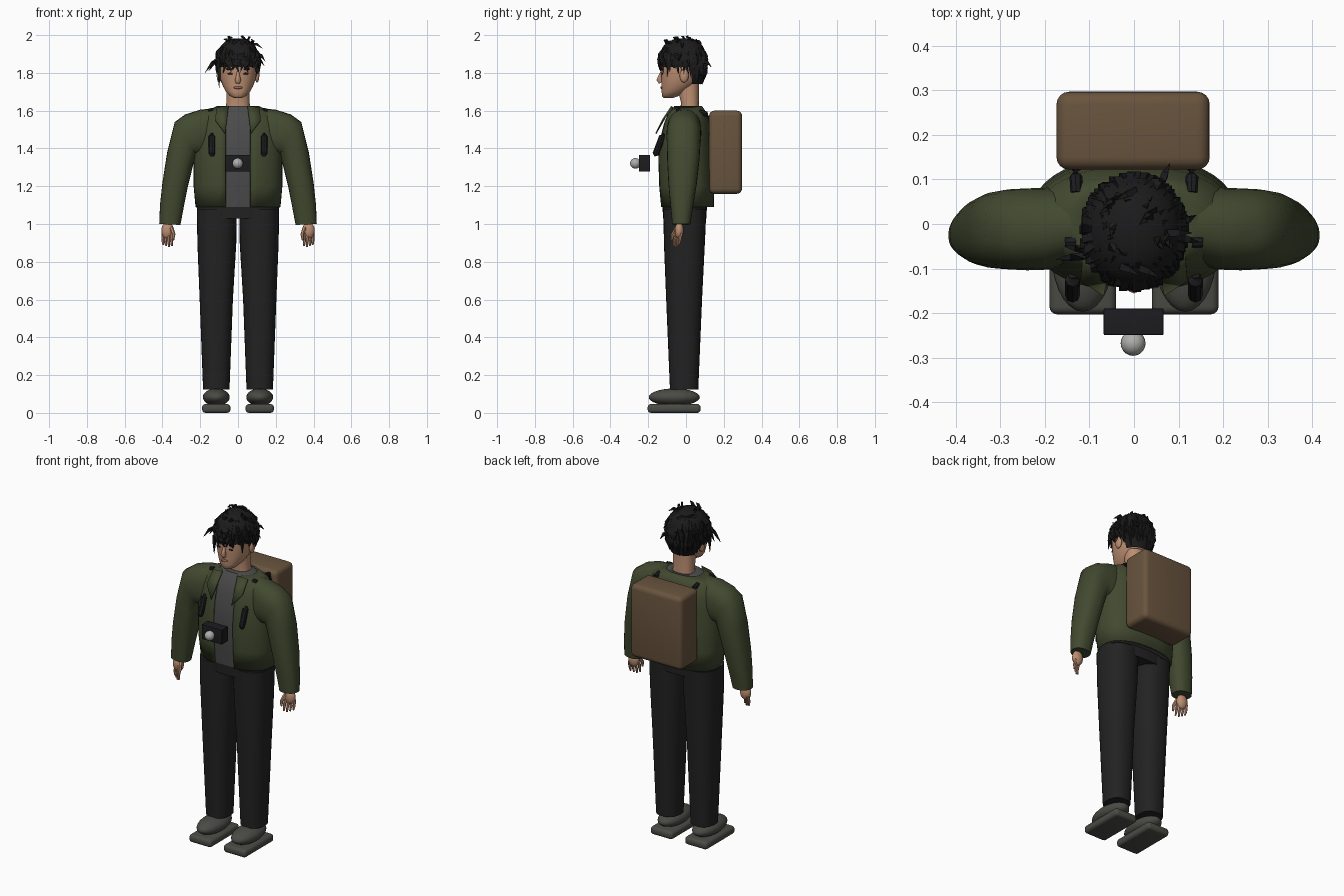
import bpy, bmesh, math, random
from mathutils import Vector

random.seed(4)
cube = bpy.data.objects.get("Cube")
if cube:
    bpy.data.objects.remove(cube, do_unlink=True)


def material(name, r, g, b):
    m = bpy.data.materials.new(name)
    m.use_nodes = True
    m.diffuse_color = (r, g, b, 1)
    bsdf = next(n for n in m.node_tree.nodes if n.type == 'BSDF_PRINCIPLED')
    bsdf.inputs["Base Color"].default_value = (r, g, b, 1)
    return m


OLIVE = material("olive jacket", .054, .067, .029)
BROWN = material("brown canvas", .14, .088, .048)
TROUSER = material("charcoal trousers", .016, .016, .017)
HAIR = material("black hair", .011, .011, .012)
SHIRT = material("grey shirt", .07, .07, .07)
SHOE = material("grey shoe", .07, .07, .06)
SKIN = material("skin", .5, .27, .165)
BLACK = material("black plastic", .012, .012, .014)
LENS = material("lens grey", .42, .42, .41)
LIP = material("lip", .33, .14, .1)


def finish(name, bm, mat, angle=40):
    bmesh.ops.recalc_face_normals(bm, faces=bm.faces)
    me = bpy.data.meshes.new(name)
    bm.to_mesh(me)
    bm.free()
    me.materials.append(mat)
    for p in me.polygons:
        p.use_smooth = True
    me.set_sharp_from_angle(angle=math.radians(angle))
    ob = bpy.data.objects.new(name, me)
    bpy.context.collection.objects.link(ob)
    return ob


def spow(v, p):
    return math.copysign(abs(v) ** p, v)


def ring(z, hw, yf, yb, cx=0, p=.85, gap=0, n=32):
    """Horizontal oval from the front around; gap leaves the front open."""
    a0 = math.asin(min(1, gap / hw) ** (1 / p)) if gap else 0
    yc, hy = (yf + yb) / 2, (yb - yf) / 2
    pts = []
    for i in range(n):
        a = a0 + (2 * math.pi - 2 * a0) * i / ((n - 1) if gap else n)
        pts.append(Vector((cx + hw * spow(math.sin(a), p), yc - hy * spow(math.cos(a), p), z)))
    return pts


def loft_mesh(rings, closed=True):
    bm = bmesh.new()
    rows = [[bm.verts.new(v) for v in r] for r in rings]
    n = len(rows[0])
    for a, b in zip(rows, rows[1:]):
        for i in range(n if closed else n - 1):
            j = (i + 1) % n
            bm.faces.new((a[i], a[j], b[j], b[i]))
    if closed:
        bm.faces.new(rows[0])
        bm.faces.new(rows[-1])
    return bm


def loft(name, rings, mat, angle=40):
    return finish(name, loft_mesh(rings), mat, angle)


def ball(name, c, r, mat, seg=20):
    bm = bmesh.new()
    bmesh.ops.create_uvsphere(bm, u_segments=seg, v_segments=seg // 2 + 2, radius=1)
    for v in bm.verts:
        v.co = Vector(c) + Vector(r) * v.co
    return finish(name, bm, mat, 60)


def box(name, lo, hi, mat, bevel=0):
    bm = bmesh.new()
    bmesh.ops.create_cube(bm, size=1)
    lo, hi = Vector(lo), Vector(hi)
    for v in bm.verts:
        v.co = (lo + hi) / 2 + v.co * (hi - lo)
    if bevel:
        bmesh.ops.bevel(bm, geom=bm.edges[:], offset=bevel, segments=4, profile=.5, affect='EDGES')
    return finish(name, bm, mat)


def spike(bm, path, widths, sides=5):
    """Tapered tube along a path."""
    rows = []
    for i, (c, w) in enumerate(zip(path, widths)):
        d = (path[min(i + 1, len(path) - 1)] - path[max(i - 1, 0)]).normalized()
        u = d.orthogonal().normalized()
        v = d.cross(u)
        rows.append([bm.verts.new(c + w * (u * math.cos(t) + v * math.sin(t)))
                     for t in (2 * math.pi * k / sides for k in range(sides))])
    for a, b in zip(rows, rows[1:]):
        for k in range(sides):
            j = (k + 1) % sides
            bm.faces.new((a[k], a[j], b[j], b[k]))
    bm.faces.new(rows[0])
    bm.faces.new(rows[-1])


# Torso: shirt inside an open jacket
body = [(1.09, .225, -.135, .148), (1.2, .235, -.145, .15), (1.35, .235, -.15, .145),
        (1.45, .23, -.14, .138), (1.53, .22, -.12, .128), (1.59, .185, -.098, .108),
        (1.625, .11, -.07, .085)]
jacket = finish("jacket_body", loft_mesh([ring(*s, gap=.066, n=40) for s in body], False), OLIVE)
mod = jacket.modifiers.new("thickness", 'SOLIDIFY')
mod.thickness, mod.offset = .012, -1
loft("shirt", [ring(z, w - .012, f + .009, b - .012) for z, w, f, b in body], SHIRT)

# Trousers and waist
loft("trouser_waist", [ring(1.03, .216, -.122, .108), ring(1.12, .22, -.125, .112)], TROUSER)
leg = [(1.08, .112, .106, -.12, .108), (.9, .112, .103, -.117, .1),
       (.6, .115, .088, -.105, .085), (.125, .115, .07, -.085, .065)]

# Arm sections: outer point, inner point, y centre, y half width
arm = [(.11, 1.615, .1, 1.4, 0, .07), (.2, 1.605, .16, 1.36, -.01, .092),
       (.28, 1.58, .2, 1.36, -.012, .092), (.335, 1.54, .222, 1.37, -.012, .09),
       (.375, 1.38, .238, 1.31, -.014, .086), (.4, 1.22, .265, 1.2, -.018, .075),
       (.413, 1.1, .287, 1.09, -.022, .06), (.417, 1, .305, .995, -.025, .048)]

for s, side in ((1, "left"), (-1, "right")):
    loft(side + "_trouser_leg", [ring(z, w, f, b, s * c) for z, c, w, f, b in leg], TROUSER)
    box(side + "_shoe_sole", (s * .115 - .075, -.203, 0), (s * .115 + .075, .077, .047), SHOE, .018)
    ball(side + "_shoe_upper", (s * .115, -.062, .083), (.071, .135, .046), SHOE, 28)
    rows = []
    for px, pz, qx, qz, yc, hy in arm:
        c = Vector((s * (px + qx) / 2, yc, (pz + qz) / 2))
        u = Vector((s * (px - qx) / 2, 0, (pz - qz) / 2))
        rows.append([c + u * spow(math.cos(t), .85) + Vector((0, hy * spow(math.sin(t), .85), 0))
                     for t in (2 * math.pi * k / 24 for k in range(24))])
    loft(side + "_sleeve", rows, OLIVE, 50)

    # Hand with fingers and thumb
    ball(side + "_palm", (s * .373, -.036, .965), (.034, .024, .045), SKIN, 14)
    bm = bmesh.new()
    for k in range(4):
        x, y = .35 + .015 * k, -.052 + .009 * k
        end = .878 + .006 * abs(k - 1)
        spike(bm, [Vector((s * x, y, .95)), Vector((s * (x + .003), y - .008, .915)),
                   Vector((s * x, y - .012, end))], (.009, .008, .005), 6)
    spike(bm, [Vector((s * .352, -.05, .98)), Vector((s * .34, -.07, .945)),
               Vector((s * .343, -.076, .915))], (.011, .009, .006), 6)
    finish(side + "_fingers", bm, SKIN)

    # Lapel plate
    bm = bmesh.new()
    bm.faces.new([bm.verts.new((s * x, y, z)) for x, y, z in
                  ((.05, -.078, 1.625), (.115, -.072, 1.618), (.12, -.128, 1.55), (.068, -.162, 1.48))])
    lapel = finish(side + "_lapel", bm, OLIVE)
    lapel.modifiers.new("thickness", 'SOLIDIFY').thickness = .006

    # Backpack straps where they stand clear of the jacket
    bm = bmesh.new()
    spike(bm, [Vector((s * .138, y, z)) for y, z in
               ((-.157, 1.36), (-.16, 1.372), (-.125, 1.465), (-.115, 1.475))], (.01, .017, .017, .01), 8)
    spike(bm, [Vector((s * .13, y, z)) for y, z in ((.07, 1.595), (.105, 1.583), (.13, 1.55))],
          (.012, .015, .015), 8)
    spike(bm, [Vector((s * x, -.04, 1.6)) for x in (.13, .155)], (.014, .012), 8)
    finish(side + "_strap", bm, BLACK)

    # Ear, eye and brow
    ball(side + "_ear", (s * .101, -.01, 1.785), (.012, .024, .036), SKIN, 12)
    ball(side + "_eye", (s * .04, -.126, 1.796), (.017, .004, .005), BLACK, 12)
    ball(side + "_brow", (s * .042, -.126, 1.82), (.023, .004, .005), HAIR, 12)

# Backpack and hanging camera
box("backpack", (-.174, .122, 1.16), (.17, .297, 1.6), BROWN, .028)
box("camera_body", (-.068, -.249, 1.277), (.066, -.19, 1.365), BLACK, .002)
ball("camera_lens", (-.002, -.268, 1.321), (.028, .028, .028), LENS)

# Neck, head, nose and mouth
loft("neck", [ring(1.56, .07, -.04, .075), ring(1.64, .062, -.026, .068),
              ring(1.74, .062, -.05, .07)], SKIN)
skull = [(1.667, .022, -.118, -.07), (1.677, .042, -.127, -.04), (1.7, .064, -.129, .005),
         (1.73, .08, -.13, .045), (1.765, .093, -.131, .075), (1.81, .099, -.133, .088),
         (1.87, .1, -.132, .09), (1.93, .085, -.11, .075), (1.965, .045, -.06, .04)]
loft("head", [ring(*k, p=.92) for k in skull], SKIN, 70)
bm = bmesh.new()
spike(bm, [Vector((0, y, z)) for y, z in
           ((-.126, 1.81), (-.136, 1.785), (-.14, 1.763), (-.132, 1.748))], (.006, .01, .016, .012), 8)
finish("nose", bm, SKIN, 70)
ball("mouth", (0, -.13, 1.722), (.025, .006, .007), LIP, 12)

# Hair cap, cut away over the face and temples
cap = [(1.74, .084, -.1, .085), (1.775, .1, -.12, .099), (1.8, .106, -.13, .104),
       (1.83, .112, -.138, .107), (1.87, .114, -.143, .108), (1.91, .108, -.138, .104),
       (1.945, .09, -.118, .087), (1.97, .062, -.085, .058), (1.983, .025, -.04, .02)]
bm = loft_mesh([ring(*k, p=.95) for k in cap])
bald = [f for f in bm.faces if (c := f.calc_center_median()).z < 1.845 and c.y < -.06
        or c.z < 1.82 and c.y < .025]
bmesh.ops.delete(bm, geom=bald, context='FACES')
finish("hair_cap", bm, HAIR, 25)


def on_cap(a, z, out=0):
    """Point on the hair cap at a bearing from the front."""
    k = next((i for i in range(len(cap) - 2) if z < cap[i + 1][0]), len(cap) - 2)
    lo, hi = cap[k], cap[k + 1]
    t = (z - lo[0]) / (hi[0] - lo[0])
    w, f, b = (lo[i] + (hi[i] - lo[i]) * t for i in (1, 2, 3))
    return Vector(((w + out) * math.sin(a), (f + b) / 2 - ((b - f) / 2 + out) * math.cos(a), z))


# Hair locks sweeping down from the crown, plus loose strands
bm = bmesh.new()
for i in range(110):
    a = 2 * math.pi * i / 110 * 3 + random.uniform(-.1, .1)
    front = math.cos(a)
    low = 1.815 if front > .45 else 1.785 if front > -.2 else 1.75
    top = random.uniform(1.86, 1.975)
    end = max(low + random.uniform(-.02, .025), top - .13)
    twist = random.uniform(-.3, .3)
    spike(bm, [on_cap(a, top, -.008), on_cap(a + twist * .5, (top + end) / 2, .001),
               on_cap(a + twist, end, random.uniform(0, .008))], (.01, .013, .001), 4)
for i in range(12):
    a = random.uniform(0, 2 * math.pi)
    base = on_cap(a, random.uniform(1.95, 1.975), -.005)
    spike(bm, [base, base + Vector((.02 * math.cos(a), -.01, .018)),
               base + Vector((.04 * math.cos(a), -.02, .02))], (.012, .008, .001), 4)
for base, tip in (((-.1, -.07, 1.88), (-.175, -.08, 1.8)), ((-.1, -.06, 1.87), (-.155, -.05, 1.81)),
                  ((.1, -.03, 1.9), (.145, -.04, 1.86)), ((.1, 0, 1.87), (.14, .02, 1.835)),
                  ((-.1, -.08, 1.83), (-.1, -.085, 1.72)), ((.06, .09, 1.86), (.08, .135, 1.83)),
                  ((.09, -.09, 1.87), (.1, -.1, 1.78)), ((.07, -.02, 1.95), (.13, -.02, 1.93))):
    base, tip = Vector(base), Vector(tip)
    spike(bm, [base, base.lerp(tip, .5) + Vector((0, 0, .012)), tip], (.012, .01, .001), 4)
finish("hair_locks", bm, HAIR, 25)
